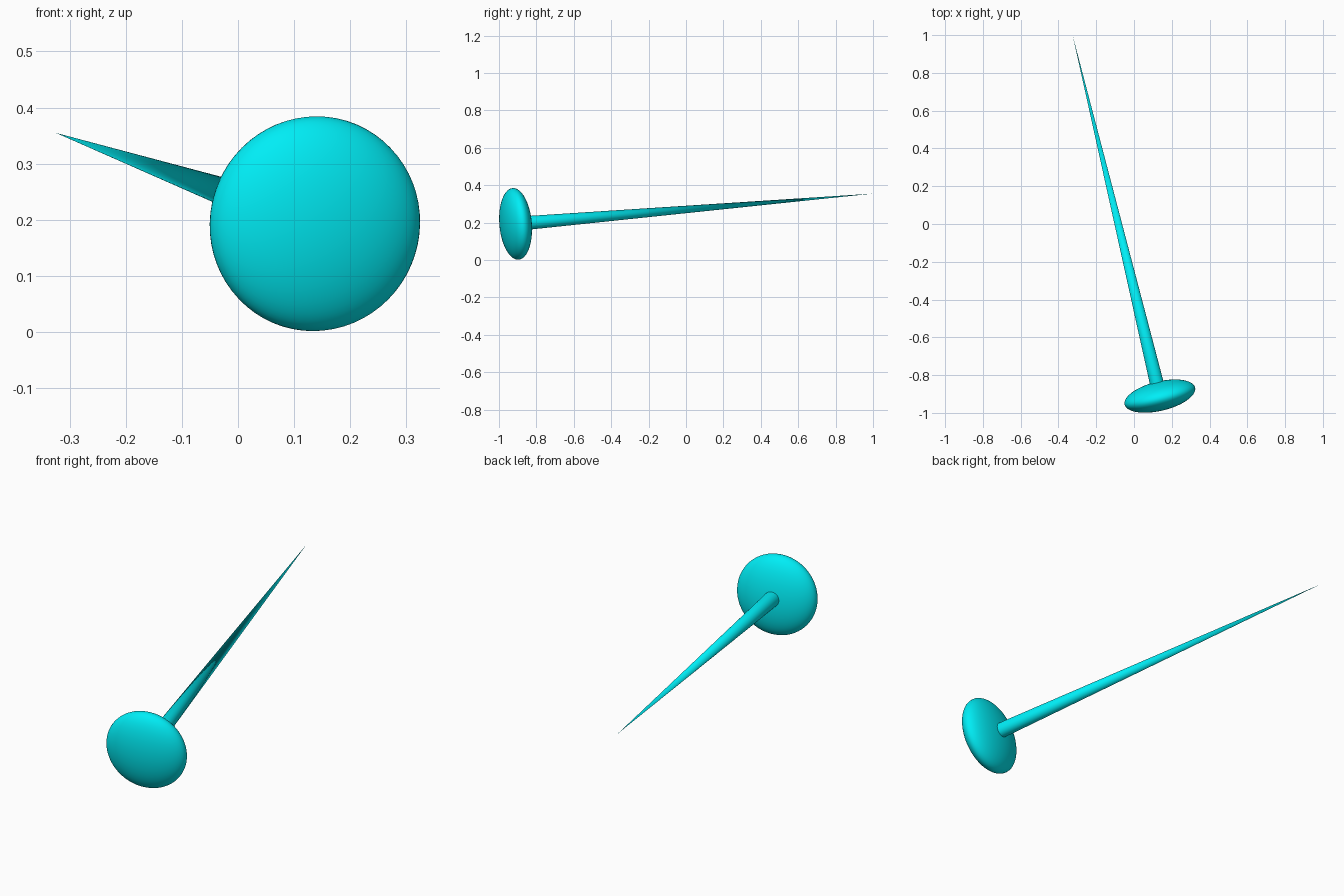
import bpy
import math
from mathutils import Vector

if "Cube" in bpy.data.objects:
    bpy.data.objects.remove(bpy.data.objects["Cube"])

HEAD = Vector((0.137, -0.911, 0.193))   # centre of the head
TIP = Vector((-0.325, 1.0, 0.355))      # point of the needle
axis = TIP - HEAD
turn = axis.to_track_quat('Z', 'Y').to_euler()

mat = bpy.data.materials.new("cyan")
mat.diffuse_color = (0.0, 0.85, 0.92, 1.0)
mat.use_nodes = True
mat.node_tree.nodes["Principled BSDF"].inputs["Base Color"].default_value = mat.diffuse_color


def finish(name):
    obj = bpy.context.object
    obj.name = name
    obj.rotation_euler = turn
    obj.data.materials.append(mat)
    bpy.ops.object.shade_smooth_by_angle(angle=math.radians(40))
    return obj


# Flattened round head, facing along the needle
bpy.ops.mesh.primitive_uv_sphere_add(segments=64, ring_count=32, radius=1, location=HEAD)
head = finish("head")
head.scale = (0.192, 0.192, 0.0763)

# Long tapering needle, rooted inside the head
bpy.ops.mesh.primitive_cone_add(vertices=48, radius1=0.038, radius2=0,
                                depth=axis.length, location=(HEAD + TIP) / 2)
finish("needle")
